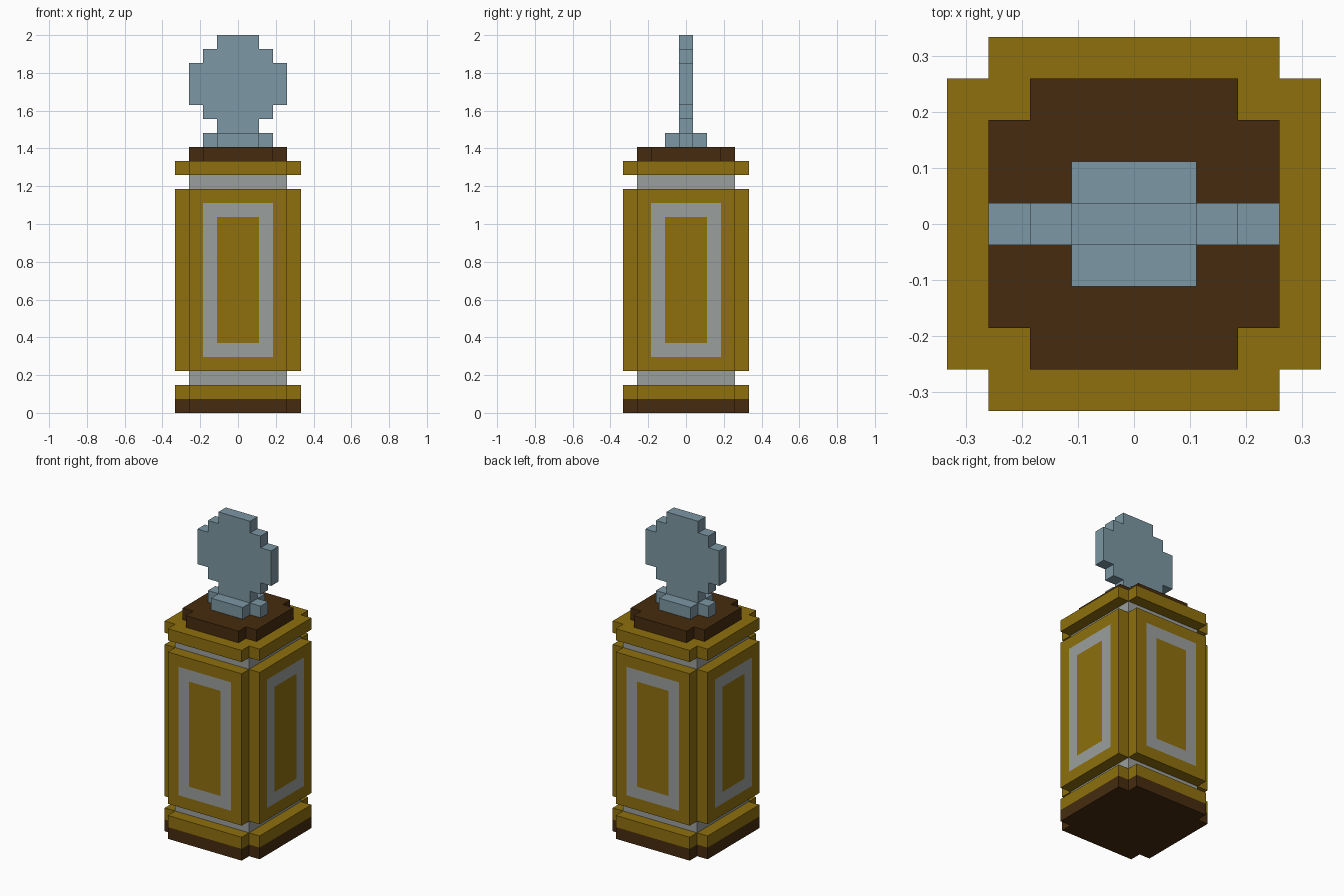
import bpy
import bmesh

U = 2 / 27  # one block unit; the model is 27 units tall

if "Cube" in bpy.data.objects:
    bpy.data.objects.remove(bpy.data.objects["Cube"], do_unlink=True)


def material(name, srgb):
    linear = [(c / 255 / 12.92 if c < 11 else ((c / 255 + 0.055) / 1.055) ** 2.4) for c in srgb]
    mat = bpy.data.materials.new(name)
    mat.use_nodes = True
    mat.diffuse_color = (*linear, 1)
    mat.node_tree.nodes["Principled BSDF"].inputs["Base Color"].default_value = (*linear, 1)
    return mat


gold = material("gold", (142, 112, 14))
brown = material("dark brown", (70, 43, 15))
silver = material("silver", (154, 159, 157))
steel = material("blue steel", (124, 151, 163))


def finish(bm, name, *mats):
    bmesh.ops.recalc_face_normals(bm, faces=bm.faces)
    mesh = bpy.data.meshes.new(name)
    bm.to_mesh(mesh)
    bm.free()
    for mat in mats:
        mesh.materials.append(mat)
    obj = bpy.data.objects.new(name, mesh)
    bpy.context.collection.objects.link(obj)
    return obj


def extrude_outline(outline, offset):
    """Extrude a closed outline of 3D points, given in units, by an offset."""
    bm = bmesh.new()
    face = bm.faces.new([bm.verts.new([c * U for c in p]) for p in outline])
    result = bmesh.ops.extrude_face_region(bm, geom=[face], use_keep_orig=True)
    moved = [g for g in result["geom"] if isinstance(g, bmesh.types.BMVert)]
    bmesh.ops.translate(bm, verts=moved, vec=[c * U for c in offset])
    bmesh.ops.recalc_face_normals(bm, faces=bm.faces)
    return bm


def slab(bottom, top, x, y, notch_x, notch_y):
    """Upright block whose four corners are notched away."""
    quarter = [(x, notch_y), (notch_x, notch_y), (notch_x, y)]
    if (x, y) == (notch_x, notch_y):
        quarter = [(x, y)]
    half = quarter + [(-px, py) for px, py in reversed(quarter)]
    ring = half + [(-px, -py) for px, py in half]
    return extrude_outline([(px, py, bottom) for px, py in ring], (0, 0, top - bottom))


# Plinth, necks and cap, stacked from the ground up
finish(slab(0, 1, 4.5, 4.5, 3.5, 3.5), "base_plinth", brown)
finish(slab(1, 2, 4.5, 4.5, 3.5, 3.5), "base_rim", gold)
finish(slab(2, 3, 3.5, 3.5, 3.5, 3.5), "lower_neck", silver)
finish(slab(16, 17, 3.5, 3.5, 3.5, 3.5), "upper_neck", silver)
finish(slab(17, 18, 4.5, 4.5, 3.5, 3.5), "top_rim", gold)
finish(slab(18, 19, 3.5, 3.5, 2.5, 2.5), "cap", brown)
finish(slab(19, 20, 2.5, 1.5, 1.5, 0.5), "key_collar", steel)

# Main body, with a silver frame inset on each of its four wide sides
body = slab(3, 16, 4.5, 4.5, 3.5, 3.5)
panels = [f for f in body.faces if abs(f.normal.z) < 0.5 and f.calc_area() > 50 * U * U]
for panel in panels:
    bmesh.ops.inset_individual(body, faces=[panel], thickness=U, use_even_offset=True)
    frame = bmesh.ops.inset_individual(body, faces=[panel], thickness=U, use_even_offset=True)
    for face in frame["faces"]:
        face.material_index = 0 if face == panel else 1
finish(body, "body", gold, silver)

# Flat stepped disc handle: half widths with the heights they span
steps = [(1.5, 20, 21), (2.5, 21, 22), (3.5, 22, 25), (2.5, 25, 26), (1.5, 26, 27)]
right = [(w, z) for w, low, high in steps for z in (low, high)]
outline = right + [(-w, z) for w, z in reversed(right)]
finish(extrude_outline([(x, -0.5, z) for x, z in outline], (0, 1, 0)), "key_handle", steel)
